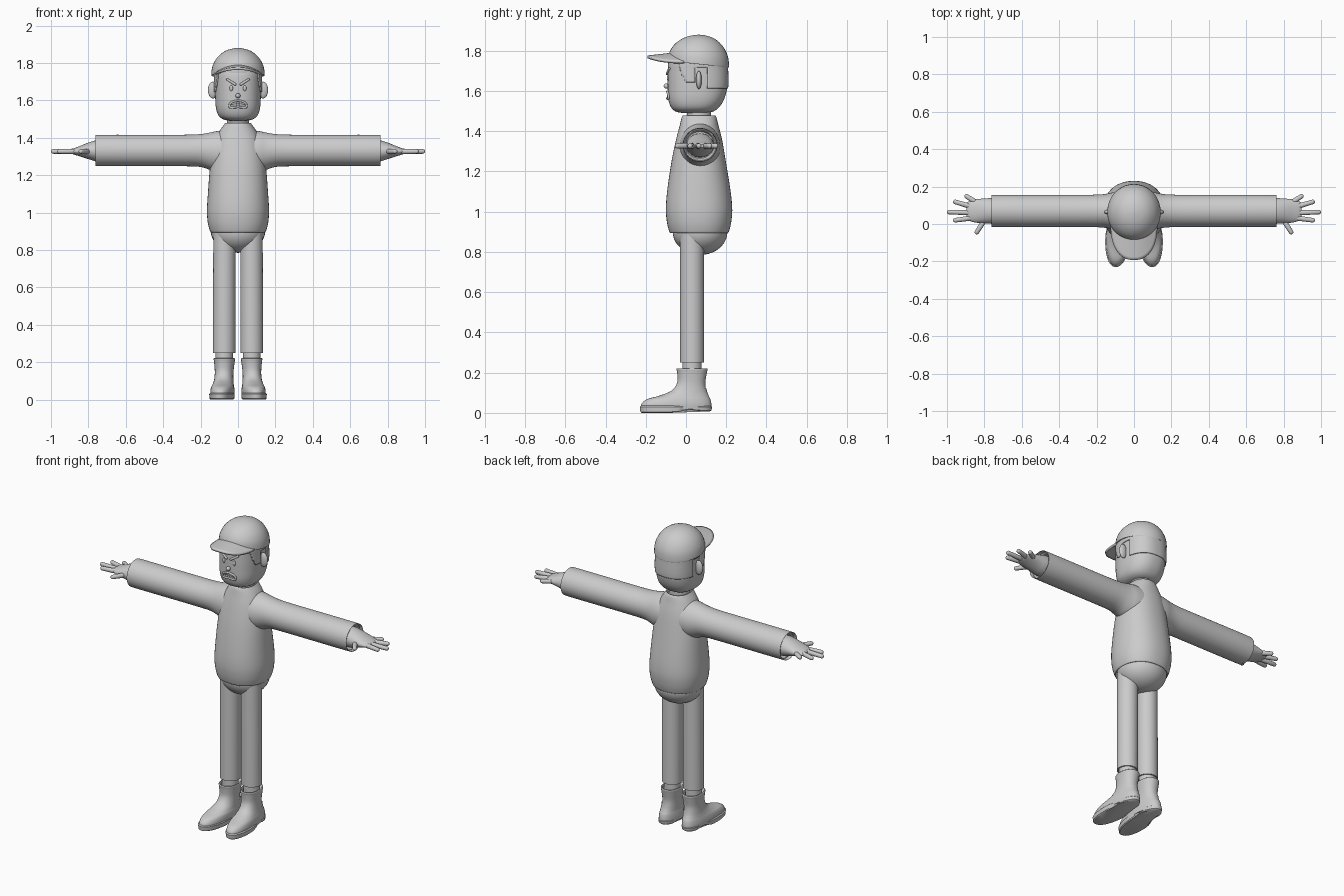
import bpy, bmesh, math
from mathutils import Vector

if "Cube" in bpy.data.objects:
    bpy.data.objects.remove(bpy.data.objects["Cube"])


def finish(name, bm):
    bmesh.ops.recalc_face_normals(bm, faces=bm.faces)
    me = bpy.data.meshes.new(name)
    bm.to_mesh(me)
    bm.free()
    ob = bpy.data.objects.new(name, me)
    bpy.context.collection.objects.link(ob)
    return ob


def catmull(p0, p1, p2, p3, t):
    return [0.5 * (2*b + (c-a)*t + (2*a-5*b+4*c-d)*t*t + (3*b-a-3*c+d)*t**3)
            for a, b, c, d in zip(p0, p1, p2, p3)]


def loft(name, rings, axis='Z', n=40, sub=4, e=2.0, warp=None, keep=None):
    """Skin superellipse rings (position, centre a, centre b, radius a, radius b)."""
    path = []
    for i in range(len(rings) - 1):
        q = [rings[max(i-1, 0)], rings[i], rings[i+1], rings[min(i+2, len(rings)-1)]]
        path += [catmull(*q, k / sub) for k in range(sub)]
    path.append(rings[-1])
    bm = bmesh.new()
    grid = []
    for t, a, b, ra, rb in path:
        row = []
        for k in range(n):
            c, s = math.cos(2*math.pi*k/n), math.sin(2*math.pi*k/n)
            u = a + ra * math.copysign(abs(c)**(2/e), c)
            v = b + rb * math.copysign(abs(s)**(2/e), s)
            p = Vector((u, v, t) if axis == 'Z' else (t, u, v))
            row.append(bm.verts.new(warp(p) if warp else p))
        grid.append(row)
    for r0, r1 in zip(grid, grid[1:]):
        for k in range(n):
            j = (k+1) % n
            bm.faces.new((r0[k], r0[j], r1[j], r1[k]))
    if keep:
        bad = [f for f in bm.faces if not keep(f.calc_center_median())]
        bmesh.ops.delete(bm, geom=bad, context='FACES')
    else:
        bm.faces.new(grid[0])
        bm.faces.new(grid[-1])
    return finish(name, bm)


def ball(name, loc, radii, seg=24):
    bm = bmesh.new()
    bmesh.ops.create_uvsphere(bm, u_segments=seg, v_segments=seg // 2, radius=1)
    for v in bm.verts:
        v.co = Vector(loc) + Vector([a*b for a, b in zip(v.co, radii)])
    return finish(name, bm)


def capsule(name, p, q, r, r2=None):
    p, q = Vector(p), Vector(q)
    rot = (q - p).to_track_quat('Z', 'Y')
    bm = bmesh.new()
    bmesh.ops.create_uvsphere(bm, u_segments=14, v_segments=9, radius=1)
    for v in bm.verts:
        top = v.co.z > 0
        v.co = (q if top else p) + rot @ (v.co * ((r2 or r) if top else r))
    return finish(name, bm)


def face_y(x):
    return 0.057 - 0.148 * (1 - (abs(x)/0.122)**2.4)**(1/2.4)


# Head and neck
HEAD = [(1.491, 0, .04, .045, .06), (1.499, 0, .042, .08, .095), (1.52, 0, .045, .105, .12),
        (1.56, 0, .051, .118, .139), (1.62, 0, .057, .122, .148), (1.70, 0, .057, .122, .148),
        (1.75, 0, .057, .12, .143), (1.79, 0, .057, .10, .12)]
loft('head', HEAD, e=2.4, n=64)
loft('neck', [(1.42, 0, .065, .06, .06), (1.52, 0, .065, .06, .06)], sub=1)


# Hair shell with sideburns and a notch round each ear
def hair_keep(p):
    if p.y < -0.035 or p.z > 1.76:
        return False
    if p.y < 0.04:
        return p.z > 1.645 + 14 * max(0, 0.005 - p.y)**1.6
    return p.z > (1.715 if p.y < 0.11 else 1.61)


hair = loft('hair', [(z, a, b, ra + .006, rb + .005) for z, a, b, ra, rb in HEAD],
            e=2.4, n=120, sub=10, keep=hair_keep)
sol = hair.modifiers.new('thickness', 'SOLIDIFY')
sol.thickness, sol.offset = 0.008, -1

# Cap dome, rim tilted up at the front
loft('cap_dome', [(1.745, 0, .063, .12, .13), (1.735, 0, .063, .138, .147), (1.738, 0, .063, .143, .151),
                  (1.78, 0, .063, .137, .146), (1.82, 0, .063, .118, .126), (1.85, 0, .063, .09, .096),
                  (1.868, 0, .063, .06, .063), (1.877, 0, .063, .028, .03), (1.88, 0, .063, .004, .004)],
     warp=lambda p: p + Vector((0, 0, -(p.y - .063) * .1 * max(0, (1.88 - p.z) / .14))))

# Cap brim, arched across its width
bm = bmesh.new()
rows = []
for i in range(9):
    s = 0.3 + 0.7 * i / 8
    row = []
    for k in range(33):
        a = math.pi * (k/32 - 0.5)
        x = .122 * s * math.copysign(abs(math.sin(a))**.85, a)
        y = -.192 * s * abs(math.cos(a))**.85
        row.append(bm.verts.new((x, y, 1.77 + .022*(1-s) - 1.9*x*x)))
    rows.append(row)
for r0, r1 in zip(rows, rows[1:]):
    for k in range(32):
        bm.faces.new((r0[k], r0[k+1], r1[k+1], r1[k]))
brim = finish('cap_brim', bm)
sol = brim.modifiers.new('thickness', 'SOLIDIFY')
sol.thickness, sol.offset = 0.013, 0

# Face: nose, eyes, brows, ears
ball('nose', (0, -.097, 1.625), (.013, .014, .013))
for s, side in ((1, 'left'), (-1, 'right')):
    ball(side + '_eye', (s*.036, face_y(.036) - .001, 1.665), (.009, .006, .016), 16)
    capsule(side + '_brow', (s*.016, face_y(.016) - .003, 1.686),
            (s*.057, face_y(.057) - .002, 1.712), .007, .006)
    ball(side + '_ear', (s*.134, .064, 1.655), (.027, .014, .045))

# Frowning mouth: lip ring round a row of clenched teeth
lips = bpy.data.curves.new('lips', 'CURVE')
lips.dimensions = '3D'
lips.bevel_depth, lips.bevel_resolution = .006, 3
sp = lips.splines.new('POLY')
sp.points.add(31)
sp.use_cyclic_u = True
for k, pt in enumerate(sp.points):
    c, s = math.cos(math.pi*k/16), math.sin(math.pi*k/16)
    x = .045 * math.copysign(abs(c)**.7, c)
    z = 1.581 - 5*x*x + .017 * math.copysign(abs(s)**.7, s)
    pt.co = (x, face_y(x) - .002, z, 1)
bpy.context.collection.objects.link(bpy.data.objects.new('lips', lips))
for row in (-1, 1):
    for k in range(-2, 3):
        x = k * .015
        ball('tooth', (x, face_y(x), 1.581 - 5*x*x + row*.006), (.008, .004, .007), 10)

# Sweater body with collar lip and rolled hem
loft('sweater_body', [(.93, 0, .065, .125, .125), (.90, 0, .065, .137, .136), (.895, 0, .065, .146, .144),
                      (.91, 0, .065, .153, .151), (.95, 0, .065, .162, .16), (1.01, 0, .065, .166, .165),
                      (1.1, 0, .064, .161, .158), (1.25, 0, .063, .149, .135), (1.36, 0, .065, .131, .114),
                      (1.43, 0, .065, .102, .096), (1.47, 0, .065, .075, .086), (1.478, 0, .065, .067, .076),
                      (1.46, 0, .065, .062, .065)], e=2.25, n=48)

for s, side in ((1, 'left'), (-1, 'right')):
    def flip(p, s=s):
        return Vector((p.x * s, p.y, p.z))

    # Sleeve, flared into the body, hollow at the cuff
    loft(side + '_sleeve', [(0, .07, 1.325, .105, .115), (.10, .07, 1.325, .1, .112), (.15, .07, 1.328, .091, .1),
                            (.20, .07, 1.332, .087, .088), (.30, .07, 1.332, .086, .084),
                            (.73, .07, 1.332, .086, .084), (.742, .07, 1.332, .082, .08),
                            (.738, .07, 1.332, .076, .073), (.71, .07, 1.332, .07, .066)],
         axis='X', warp=flip)

    # Hand tapering from the wrist, with fanned fingers and thumb
    loft(side + '_hand', [(.68, .07, 1.33, .066, .06), (.75, .07, 1.33, .069, .058), (.80, .07, 1.33, .066, .044),
                          (.85, .07, 1.328, .062, .026), (.885, .07, 1.327, .05, .014),
                          (.895, .07, 1.327, .038, .007)], axis='X', warp=flip)
    for finger, p, q in (('index', (.85, .035), (.955, .02)), ('middle', (.87, .06), (.988, .064)),
                         ('ring', (.86, .09), (.955, .118)), ('little', (.84, .113), (.895, .148)),
                         ('thumb', (.80, .02), (.84, -.043))):
        capsule(f'{side}_{finger}_finger', (s*p[0], p[1], 1.327), (s*q[0], q[1], 1.327), .015, .0125)

    # Trouser leg with hem, and ankle
    loft(side + '_trouser_leg', [(.28, .074, .03, .05, .05), (.25, .074, .03, .052, .052), (.25, .074, .03, .06, .06),
                                 (.89, .072, .03, .06, .06)], sub=1, warp=flip)
    loft(side + '_ankle', [(.16, .074, .03, .047, .048), (.30, .074, .03, .047, .048)], sub=1, warp=flip)

    # Boot: toes turned slightly outward
    def toe_out(p, s=s):
        return Vector((s * (p.x + .07 * max(0, -p.y)), p.y, p.z))

    boot = [(.02, .08, -.05, .062, .174), (.045, .08, -.049, .063, .172), (.068, .079, -.038, .06, .156),
            (.085, .078, -.012, .055, .122), (.11, .076, .014, .051, .087), (.15, .074, .026, .05, .07),
            (.20, .073, .03, .055, .074), (.218, .073, .03, .057, .077)]
    loft(side + '_boot', boot + [(.219, .073, .03, .05, .068), (.19, .073, .03, .045, .05)],
         e=2.2, warp=toe_out)
    loft(side + '_boot_heel_patch', [(z, a, b, ra + .003, rb + .003) for z, a, b, ra, rb in boot],
         e=2.2, n=64, sub=6, warp=toe_out,
         keep=lambda p: p.y > .035 + .4 * max(0, p.z - .06) and p.z < .12)

    # Sole with waisted, lifted arch
    def sole_shape(p, s=s):
        arch = math.exp(-((p.y - .015) / .045)**2)
        x = .081 + (p.x - .081) * (1 - .13 * arch)
        z = p.z + (.016 * arch + .008 * max(0, p.y * 8) if p.z < .015 else 0)
        return toe_out(Vector((x, p.y, z)))
    loft(side + '_boot_sole', [(0, .081, -.05, .06, .17), (.005, .081, -.05, .066, .177),
                               (.03, .081, -.05, .068, .18), (.036, .081, -.05, .062, .173)],
         e=2.2, n=56, sub=1, warp=sole_shape)

# Hips
ball('hips', (0, .07, .9), (.145, .136, .115), 40)

bpy.ops.object.select_all(action='SELECT')
bpy.context.view_layer.objects.active = bpy.data.objects['hips']
for ob in list(bpy.context.selected_objects):
    if ob.type != 'MESH':
        ob.select_set(False)
bpy.ops.object.shade_smooth_by_angle(angle=math.radians(40))
